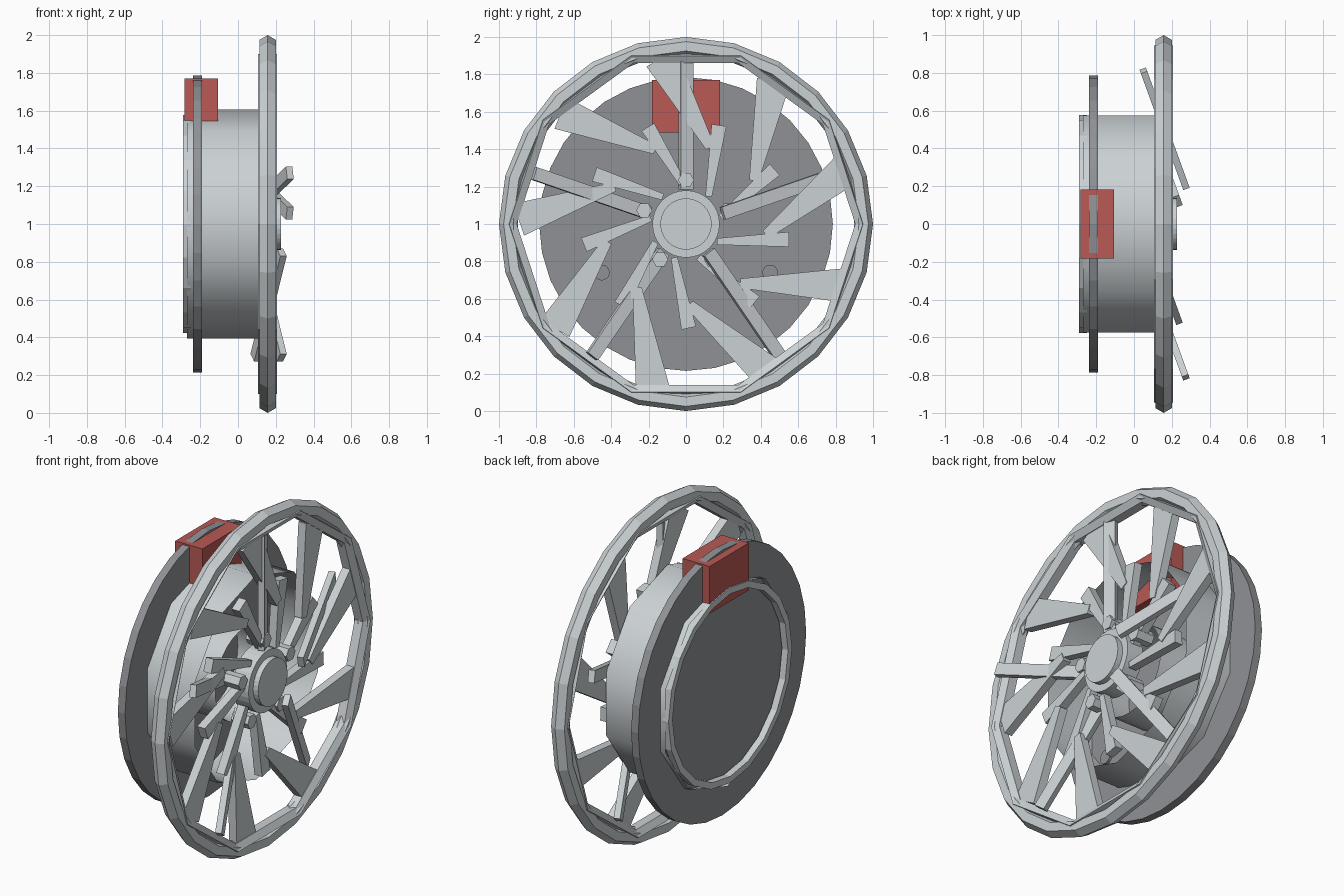
import bpy, bmesh, math
from mathutils import Matrix, Vector

if "Cube" in bpy.data.objects:
    bpy.data.objects.remove(bpy.data.objects["Cube"])

TAU = 2 * math.pi
AXLE = Vector((0, 0, 1))
FACE_X = 0.157


def material(name, rgb):
    m = bpy.data.materials.new(name)
    m.use_nodes = True
    m.diffuse_color = (*rgb, 1)
    m.node_tree.nodes["Principled BSDF"].inputs["Base Color"].default_value = (*rgb, 1)
    return m


silver = material("silver", (0.60, 0.64, 0.66))
iron = material("dark iron", (0.28, 0.285, 0.30))
red = material("caliper red", (0.48, 0.10, 0.09))


def finish(name, bm, mat, smooth=False):
    bmesh.ops.recalc_face_normals(bm, faces=bm.faces)
    mesh = bpy.data.meshes.new(name)
    bm.to_mesh(mesh)
    bm.free()
    mesh.materials.append(mat)
    for p in mesh.polygons:
        p.use_smooth = smooth
    ob = bpy.data.objects.new(name, mesh)
    bpy.context.collection.objects.link(ob)
    return ob


def polar(radius, degrees, x=0):
    a = math.radians(degrees)
    return AXLE + Vector((x, radius * math.cos(a), radius * math.sin(a)))


def lathe(name, profile, sides, mat, phase=0, closed=True, smooth=False):
    """Revolve (x, radius) points around the axle."""
    bm = bmesh.new()
    rings = [[bm.verts.new(polar(r, phase + 360 * i / sides, x)) for x, r in profile]
             for i in range(sides)]
    n = len(profile)
    for i in range(sides):
        a, b = rings[i], rings[(i + 1) % sides]
        for j in range(n if closed else n - 1):
            k = (j + 1) % n
            bm.faces.new((a[j], a[k], b[k], b[j]))
    return finish(name, bm, mat, smooth)


def cylinder(name, x0, x1, radius, sides, mat, centre=AXLE):
    bm = bmesh.new()
    bmesh.ops.create_cone(bm, cap_ends=True, segments=sides, radius1=radius,
                          radius2=radius, depth=x1 - x0)
    place = Matrix.Translation(centre + Vector(((x0 + x1) / 2, 0, 0)))
    bm.transform(place @ Matrix.Rotation(TAU / 4, 4, "Y"))
    return finish(name, bm, mat)


def wedge(name, start, end, w0, w1, x0, x1, mat):
    """Tapered flat blade between two points on the wheel face."""
    along = (end - start).normalized()
    side = Vector((1, 0, 0)).cross(along)
    corners = [start - side * w0 / 2, end - side * w1 / 2,
               end + side * w1 / 2, start + side * w0 / 2]
    bm = bmesh.new()
    base = bm.faces.new([bm.verts.new(c + Vector((x0, 0, 0))) for c in corners])
    ext = bmesh.ops.extrude_face_region(bm, geom=[base])
    top = [v for v in ext["geom"] if isinstance(v, bmesh.types.BMVert)]
    bmesh.ops.translate(bm, verts=top, vec=(x1 - x0, 0, 0))
    return finish(name, bm, mat)


def box(name, size, matrix, mat):
    bm = bmesh.new()
    bmesh.ops.create_cube(bm, size=1)
    bm.transform(matrix @ Matrix.Diagonal((*size, 1)))
    return finish(name, bm, mat)


# Outer rim: hexagonal section, plus a coarser ring nested inside it
tube = [(FACE_X + 0.05 * math.sin(TAU * i / 6), 0.95 + 0.05 * math.cos(TAU * i / 6))
        for i in range(6)]
lathe("outer_rim", tube, 24, silver)
lathe("inner_rim", [(0.107, 0.945), (0.13, 0.905), (0.184, 0.905),
                    (0.207, 0.945), (FACE_X, 0.96)], 10, silver)

# Open barrel with a lip at the back, and the hub sleeve
lathe("barrel", [(-0.27, 0.605), (0.12, 0.605)], 10, silver, 90, False, True)
lathe("barrel_lip", [(-0.29, 0.578), (-0.29, 0.54), (-0.25, 0.54), (-0.25, 0.578)],
      20, silver)
lathe("hub_sleeve", [(-0.2, 0.27), (0.04, 0.27)], 32, silver, 0, False, True)

# Brake disc with pins, and its caliper
cylinder("brake_disc", -0.237, -0.19, 0.785, 32, iron)
for i in range(3):
    cylinder(f"disc_pin_{i + 1}", -0.2, -0.175, 0.042, 16, iron, polar(0.52, 90 + 120 * i))
box("caliper", (0.178, 0.366, 0.28), Matrix.Translation((-0.194, 0, 1.63)), red)

# Hub plate, centre cap and lug nuts
cylinder("hub_plate", 0.09, 0.195, 0.18, 32, silver)
cylinder("centre_cap", 0.19, 0.228, 0.137, 32, silver)
for i in range(5):
    cylinder(f"lug_nut_{i + 1}", 0.08, 0.19, 0.043, 6, silver, polar(0.235, 90 + 72 * i))

# Nine pairs of swept blades
for i in range(9):
    a = 40 * i + 18.5
    wedge(f"long_blade_{i + 1}", polar(0.43, a - 26), polar(0.895, a),
          0.05, 0.18, 0.13, 0.18, silver)
    wedge(f"short_blade_{i + 1}", polar(0.19, a - 48), polar(0.557, a - 27),
          0.035, 0.08, 0.125, 0.175, silver)

# Five thin bars, each twisted about the vertical
for i in range(5):
    a = 18 + 72 * i
    turn = (Matrix.Translation(polar(0.53, a, 0.162))
            @ Matrix.Rotation(math.radians(20), 4, "Z")
            @ Matrix.Rotation(math.radians(a), 4, "X"))
    box(f"thin_bar_{i + 1}", (0.036, 0.69, 0.07), turn, silver)
